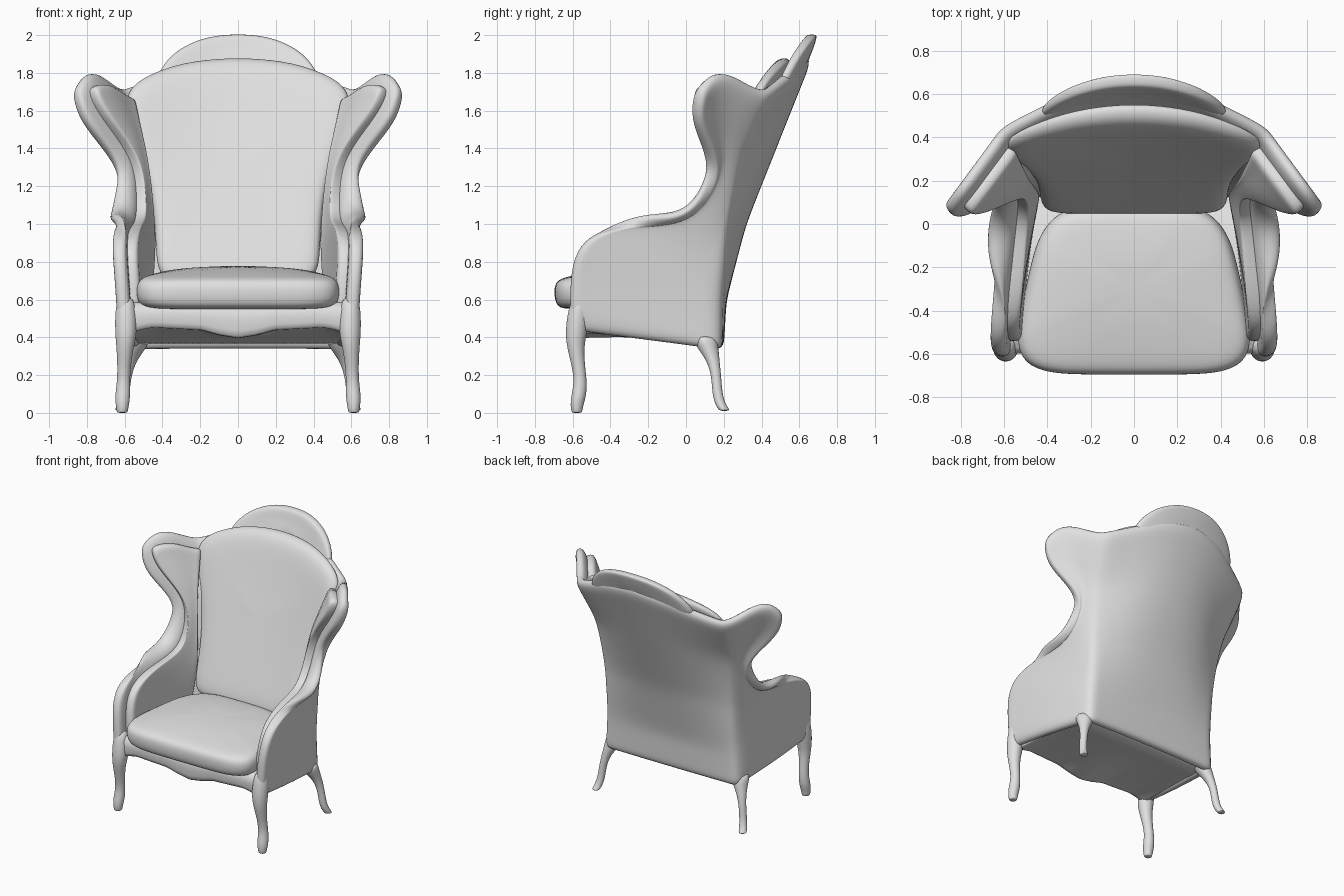
import bpy, bmesh
from math import sin, cos, pi
from mathutils import Vector

cube = bpy.data.objects.get("Cube")
if cube:
    bpy.data.objects.remove(cube, do_unlink=True)

mat = bpy.data.materials.new("light grey")
mat.use_nodes = True
GREY = (0.75, 0.75, 0.75, 1)
mat.diffuse_color = GREY
mat.node_tree.nodes["Principled BSDF"].inputs["Base Color"].default_value = GREY


def lookup(table, k):
    """Piecewise linear interpolation in (key, value) pairs."""
    if k <= table[0][0]:
        return table[0][1]
    for (k0, v0), (k1, v1) in zip(table, table[1:]):
        if k <= k1:
            return v0 + (v1 - v0) * (k - k0) / (k1 - k0)
    return table[-1][1]


def grid_object(name, rows, closed=False, mirror=False, thickness=0, inset=0, levels=2):
    """Skin rows of points; closed rows become a capped solid, open ones a thick sheet."""
    bm = bmesh.new()
    vs = [[bm.verts.new(p) for p in row] for row in rows]
    n = len(rows[0])
    for a, b in zip(vs, vs[1:]):
        for i in range(n if closed else n - 1):
            j = (i + 1) % n
            bm.faces.new((a[i], a[j], b[j], b[i]))
    if closed:
        bm.faces.new(vs[0])
        bm.faces.new(vs[-1])
        bmesh.ops.recalc_face_normals(bm, faces=bm.faces)
    bm.normal_update()
    if inset:
        for v, nrm in [(v, v.normal.copy()) for v in bm.verts]:
            v.co -= nrm * inset
    me = bpy.data.meshes.new(name)
    bm.to_mesh(me)
    bm.free()
    me.polygons.foreach_set("use_smooth", [True] * len(me.polygons))
    me.materials.append(mat)
    ob = bpy.data.objects.new(name, me)
    bpy.context.scene.collection.objects.link(ob)
    if thickness:
        so = ob.modifiers.new("thickness", "SOLIDIFY")
        so.thickness, so.offset, so.use_even_offset = thickness, -1, False
    if mirror:
        ob.modifiers.new("mirror", "MIRROR")
    sub = ob.modifiers.new("smooth", "SUBSURF")
    sub.levels = sub.render_levels = levels
    return ob


# Wrap-around shell: front edge of arm and wing (x, y, z, height share at the back corner)
FRONT = [(.632, -.61, .43, 0), (.645, -.615, .55, .055), (.655, -.612, .70, .11),
         (.668, -.59, .83, .165), (.668, -.52, .93, .22), (.655, -.37, .978, .28),
         (.642, -.21, .982, .34), (.632, -.07, .99, .40), (.622, .05, 1.04, .46),
         (.618, .14, 1.15, .55), (.635, .18, 1.27, .65), (.715, .145, 1.38, .75),
         (.80, .095, 1.48, .84), (.86, .075, 1.57, .92), (.89, .095, 1.69, 1)]
CORNER_X = [(.34, .57), (.6, .555), (1, .535), (1.3, .545), (1.7, .625)]
CORNER_Y = [(.34, .19), (.6, .19), (1, .22), (1.35, .29), (1.7, .465)]
BACK_Y = [(.34, .2), (.6, .215), (1, .32), (1.5, .52), (1.9, .68)]
TOP_Z = [(0, 1.69), (.1, 1.75), (.2, 1.785), (.35, 1.79), (.5, 1.77), (.7, 1.725),
         (.85, 1.7), (1, 1.695), (1.3, 1.765), (1.6, 1.85), (2, 1.885)]
BOTTOM_Z = [(0, .43), (1, .335), (2, .335)]


def shell_point(s, front):
    """s runs round the chair: 0 left front edge, 1 corner, 2 back centre, 4 right edge."""
    side = 1 if s <= 2 else -1
    a = s if s <= 2 else 4 - s
    xf, yf, zf, share = front
    f0 = (zf - FRONT[0][2]) / (FRONT[-1][2] - FRONT[0][2])
    f = f0 + (share - f0) * min(a, 1)
    lo = lookup(BOTTOM_Z, a)
    z = lo + (lookup(TOP_Z, a) - lo) * f
    corner_z = .335 + 1.36 * share
    xc = lookup(CORNER_X, corner_z)
    yc = lookup(CORNER_Y, corner_z)
    if a <= 1:
        x = xf + (xc - xf) * a + .015 * sin(pi * a) * (1 - f)
        y = yf + (yc - yf) * a
    else:
        x = xc * (2 - a)
        y = yc + (lookup(BACK_Y, z) - yc) * (1 - (2 - a) ** 2.5)
    return Vector((side * x, y, z))


half = [0, .08, .2, .35, .5, .67, .84, 1, 1.15, 1.35, 1.55, 1.78]
stations = half + [2] + [4 - s for s in reversed(half)]
grid_object("arm_wing_back_shell", [[shell_point(s, p) for s in stations] for p in FRONT],
            thickness=.075)

# Padding inside each arm and wing, set back from the shell's front edge
PAD_START = [(0, .09), (.3, .1), (.42, .23), (.65, .25), (.8, .17), (1, .13)]
pad_fronts = FRONT[1:-1] + [(.875, .085, 1.635, .96)]
drop = Vector((0, 0, -.015))
pad_rows = []
for p in pad_fronts:
    start = lookup(PAD_START, p[3])
    pad_rows.append([shell_point(start + (.92 - start) * k, p) + drop
                     for k in (0, .07, .18, .32, .48, .66, .84, 1)])
grid_object("arm_and_wing_pads", pad_rows, thickness=.085, inset=.045, mirror=True)


def pillow(name, outline, centre, rings, place):
    """Stuffed shape from a flat outline; place maps (p, q, h) to space."""
    cp, cq = centre
    rows = [[place(cp + (p - cp) * k, cq + (q - cq) * k, h) for p, q in outline]
            for k, h in rings]
    return grid_object(name, rows, closed=True)


def both_sides(points):
    """Close a right-hand outline (first and last on the axis) by reflection."""
    return points + [(-p, q) for p, q in points[-2:0:-1]]


SOFT = [(.3, -1), (.65, -1), (.93, -1), (1, -.5), (1, .5), (.93, 1), (.65, 1), (.3, 1)]
FULL = [(.3, -1), (.65, -1), (.9, -1), (.98, -.7), (1, 0), (.98, .7), (.9, 1),
        (.65, 1), (.3, 1)]


# Seat cushion, narrowing toward the back, crowned on top and lower in front
def place_seat(p, q, h):
    narrow = 1 - .27 * ((q + .69) / .74) ** 2
    crown = .045 * (1 - (p / .58) ** 2) * max(0, 1 - ((q + .2) / .5) ** 2)
    slope = .03 * max(0, -q - .3) / .39
    return Vector((p * narrow, q, .643 + .093 * h + max(h, 0) * (crown - slope)))


def power(v):
    return (1 if v > 0 else -1) * abs(v) ** .38


angles = [2 * pi * (i + .5) / 32 for i in range(32)]
seat_outline = [(.555 * power(cos(a)), -.305 + .395 * power(sin(a))) for a in angles]
pillow("seat_cushion", seat_outline, (0, -.305), FULL, place_seat)


# Back cushion, leaning and wrapping slightly forward at its edges
def place_back(p, q, h):
    lift = q - .75
    depth = .07 * h if h > 0 else .045 * h * (1 - p * p / .36)
    return Vector((p, .11 + .375 * lift - .2 * lift * p * p - depth, q))


back_outline = both_sides([(0, .7), (.25, .7), (.42, .7), (.435, .85), (.44, 1), (.465, 1.2),
                           (.53, 1.4), (.585, 1.57), (.595, 1.68), (.54, 1.755), (.42, 1.815),
                           (.25, 1.865), (0, 1.885)])
pillow("back_cushion", back_outline, (0, 1.3), SOFT, place_back)


# Crest above the back, flush with the rear of the shell
def place_crest(p, q, h):
    return Vector((p, .625 + .34 * (q - 1.88) - .37 * p * p - .032 * h, q))


crest_outline = both_sides([(0, 1.79), (.2, 1.77), (.36, 1.74), (.43, 1.75), (.425, 1.79),
                            (.385, 1.86), (.31, 1.93), (.2, 1.98), (.1, 2.0), (0, 2.005)])
pillow("crest", crest_outline, (0, 1.87), SOFT, place_crest)

# Seat base with a serpentine apron
APRON = [(0, .392), (.1, .408), (.2, .435), (.35, .442), (.46, .448), (.53, .435), (.6, .41)]
base_rows = []
for i in range(-24, 25):
    x = .6 * i / 24
    low = lookup(APRON, abs(x))
    section = [(-.57, .6), (-.6, .565), (-.6, low + .02), (-.585, low), (-.54, low + .005),
               (-.2, .405), (.0, .375), (.17, .34), (.17, .6)]
    base_rows.append([Vector((x * (.98 - .09 * (y + .6)), y, z)) for y, z in section])
grid_object("seat_base", base_rows, closed=True, levels=1)


# Curved legs
def leg(name, stops):
    rows = [[Vector((x + r * cos(a), y + r * sin(a), z)) for a in angles[::3]]
            for x, y, z, r in stops]
    grid_object(name, rows, closed=True, mirror=True)


leg("front_legs", [(.595, -.56, .62, .045), (.593, -.572, .52, .06), (.592, -.582, .42, .06),
                   (.598, -.585, .34, .046), (.603, -.568, .24, .036), (.606, -.558, .16, .036),
                   (.61, -.568, .09, .042), (.612, -.578, .04, .036), (.612, -.578, .005, .03),
                   (.612, -.578, 0, .024)])
leg("rear_legs", [(.525, .09, .42, .075), (.54, .115, .345, .06), (.57, .143, .28, .036),
                  (.59, .16, .2, .027), (.6, .165, .11, .028), (.61, .178, .055, .029),
                  (.62, .198, .022, .03), (.622, .205, .01, .028)])
